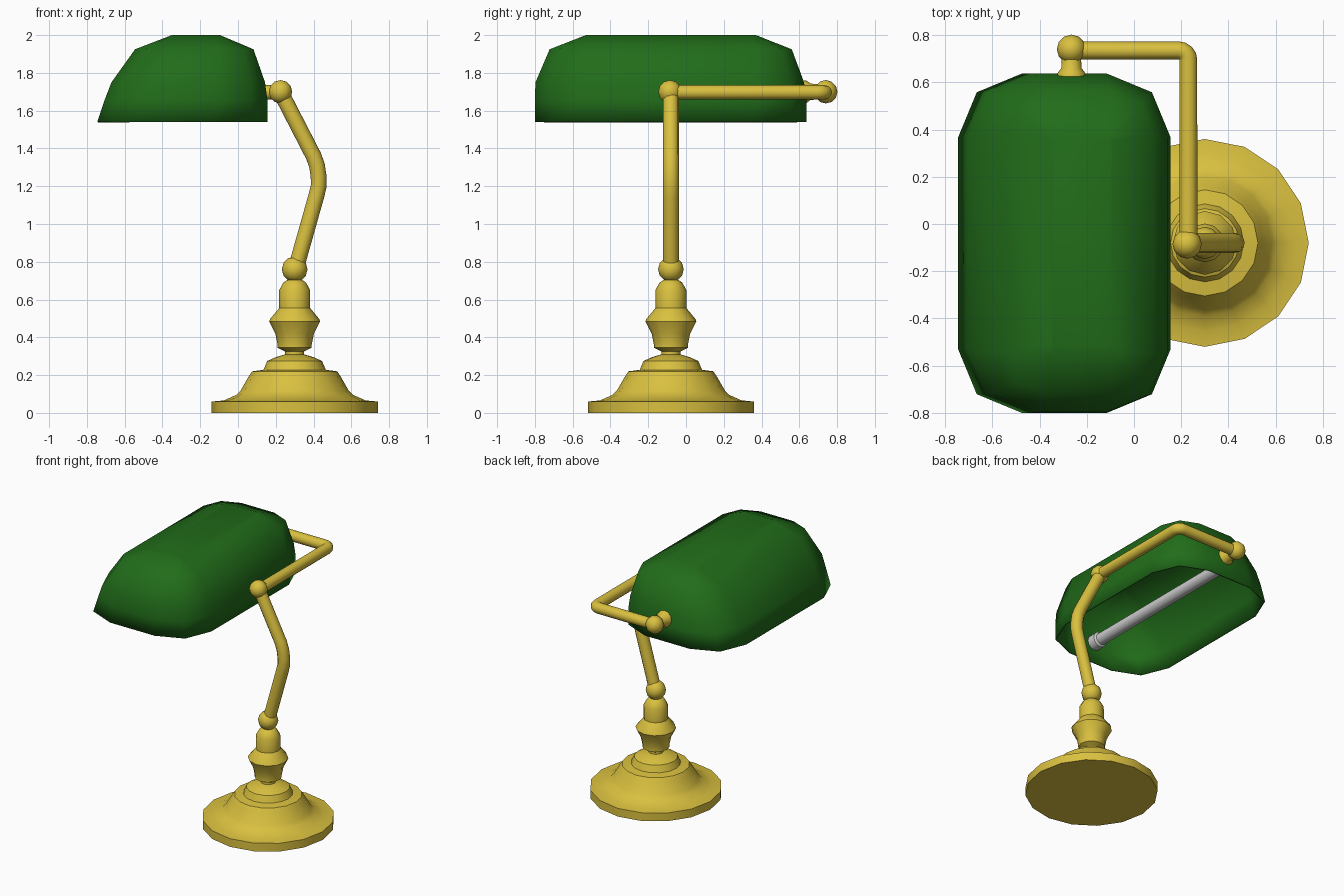
import bpy, bmesh, math
from mathutils import Matrix, Vector

if "Cube" in bpy.data.objects:
    bpy.data.objects.remove(bpy.data.objects["Cube"])


def material(name, color):
    m = bpy.data.materials.new(name)
    m.diffuse_color = color
    m.use_nodes = True
    m.node_tree.nodes["Principled BSDF"].inputs["Base Color"].default_value = m.diffuse_color
    return m


BRASS = material("brass", (0.70, 0.53, 0.05, 1))
GREEN = material("green_glass", (0.015, 0.15, 0.01, 1))


def smooth(ob, mat, angle):
    if mat:
        ob.data.materials.clear()
        ob.data.materials.append(mat)
    bpy.ops.object.select_all(action='DESELECT')
    ob.select_set(True)
    bpy.context.view_layer.objects.active = ob
    bpy.ops.object.shade_smooth_by_angle(angle=math.radians(angle))
    return ob


def loft(name, rings, mat, angle, cap_start=True, matrix=None):
    """Skin a stack of equal-length point rings."""
    bm = bmesh.new()
    loops = [[bm.verts.new(p) for p in ring] for ring in rings]
    n = len(loops[0])
    for a, b in zip(loops, loops[1:]):
        for i in range(n):
            j = (i + 1) % n
            bm.faces.new((a[i], a[j], b[j], b[i]))
    if cap_start:
        bm.faces.new(loops[0][::-1])
    bm.faces.new(loops[-1])
    if matrix:
        bm.transform(matrix)
    me = bpy.data.meshes.new(name)
    bm.to_mesh(me)
    bm.free()
    ob = bpy.data.objects.new(name, me)
    bpy.context.collection.objects.link(ob)
    return smooth(ob, mat, angle)


def lathe(name, profile, sides, mat, matrix):
    ring = [(math.cos(2 * math.pi * i / sides), math.sin(2 * math.pi * i / sides)) for i in range(sides)]
    return loft(name, [[(r * c, r * s, z) for c, s in ring] for r, z in profile], mat, 35, True, matrix)


def ball(name, loc, r):
    bpy.ops.mesh.primitive_uv_sphere_add(segments=12, ring_count=6, radius=r, location=loc)
    ob = bpy.context.object
    ob.name = name
    return smooth(ob, BRASS, 60)


def tube(name, points, r):
    cu = bpy.data.curves.new(name, 'CURVE')
    cu.dimensions = '3D'
    cu.bevel_depth = r
    cu.bevel_resolution = 4
    cu.use_fill_caps = True
    sp = cu.splines.new('POLY')
    sp.points.add(len(points) - 1)
    for p, co in zip(sp.points, points):
        p.co = (*co, 1)
    ob = bpy.data.objects.new(name, cu)
    bpy.context.collection.objects.link(ob)
    bpy.ops.object.select_all(action='DESELECT')
    ob.select_set(True)
    bpy.context.view_layer.objects.active = ob
    bpy.ops.object.convert(target='MESH')
    return smooth(bpy.context.object, BRASS, 40)


# stepped foot and turned column
AXIS = Matrix.Translation((0.30, -0.08, 0))
lathe("base", [(0.44, 0), (0.44, 0.06), (0.375, 0.066), (0.31, 0.095), (0.285, 0.12), (0.245, 0.19),
               (0.225, 0.22), (0.165, 0.228), (0.145, 0.275), (0.10, 0.295), (0.05, 0.31)], 16, BRASS, AXIS)
lathe("column", [(0.05, 0.30), (0.05, 0.325), (0.09, 0.345), (0.09, 0.36), (0.102, 0.42), (0.135, 0.485),
                 (0.13, 0.497), (0.082, 0.555), (0.082, 0.65), (0.06, 0.69), (0.03, 0.71)], 12, BRASS, AXIS)

# jointed arm
ball("lower_joint", (0.30, -0.08, 0.76), 0.068)
ball("upper_joint", (0.225, -0.085, 1.70), 0.062)
ball("shade_joint", (-0.265, 0.74, 1.70), 0.062)
tube("upright_arm", [(0.305, -0.08, 0.76), (0.415, -0.08, 1.15), (0.427, -0.08, 1.20), (0.427, -0.08, 1.25),
                     (0.418, -0.08, 1.31), (0.40, -0.08, 1.36), (0.23, -0.08, 1.69)], 0.042)
bend = [(0.19 + 0.04 * math.cos(t), 0.695 + 0.04 * math.sin(t), 1.697)
        for t in (math.pi / 2 * i / 4 for i in range(5))]
tube("cross_arm", [(0.23, -0.08, 1.697)] + bend + [(-0.26, 0.735, 1.697)], 0.038)
lathe("shade_mount", [(0.06, 0), (0.058, 0.015), (0.043, 0.035), (0.04, 0.09)], 12, BRASS,
      Matrix.Translation((-0.265, 0.625, 1.70)) @ Matrix.Rotation(-math.pi / 2, 4, 'X'))


# green shade: rounded rectangle rings, left side leaning outward
def rounded(z, x0, x1, y0, y1, c):
    pts = []
    for k, (x, y) in enumerate([(x1 - c, y1 - c), (x0 + c, y1 - c), (x0 + c, y0 + c), (x1 - c, y0 + c)]):
        for s in range(3):
            t = math.pi / 2 * k + math.pi / 4 * s
            pts.append((x + c * math.cos(t), y + c * math.sin(t), z))
    return pts


shade = loft("shade", [rounded(*a) for a in (
    (1.54, -0.745, 0.155, -0.80, 0.637, 0.27),
    (1.66, -0.705, 0.155, -0.80, 0.637, 0.27),
    (1.75, -0.67, 0.143, -0.797, 0.625, 0.26),
    (1.925, -0.545, 0.082, -0.722, 0.56, 0.18),
    (2.0, -0.35, -0.095, -0.53, 0.37, 0.015))], GREEN, 60, False)
sol = shade.modifiers.new("thickness", 'SOLIDIFY')
sol.thickness = 0.008
sol.offset = -1

# grey lamp tube with end collars under the shade
LAMP = Matrix.Translation((-0.32, -0.79, 1.69)) @ Matrix.Rotation(-math.pi / 2, 4, 'X')
lathe("lamp_tube", [(0.055, 0), (0.055, 0.06), (0.042, 0.07), (0.042, 1.35), (0.055, 1.36), (0.055, 1.41)],
      12, None, LAMP)
